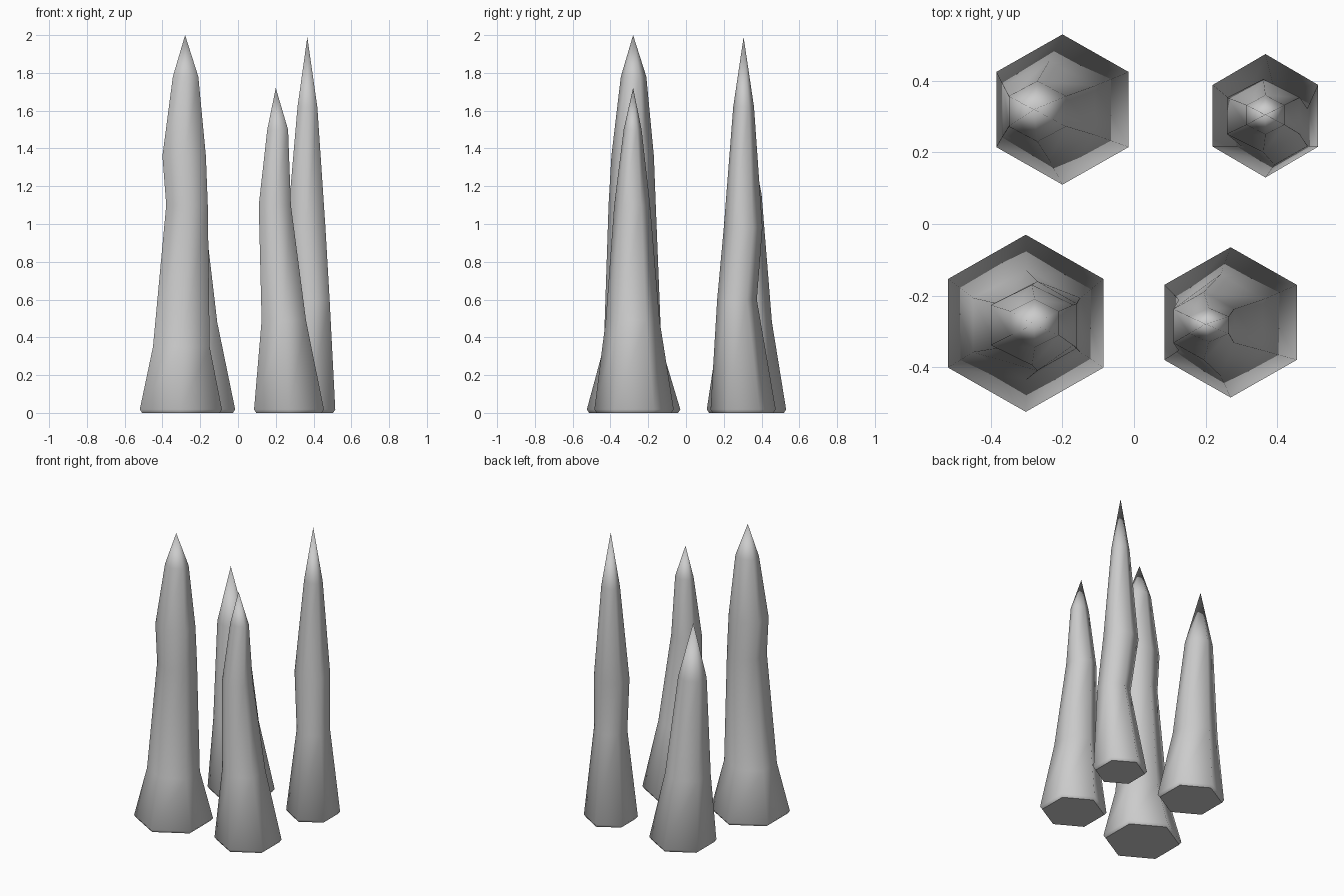
import bpy, bmesh, math

if "Cube" in bpy.data.objects:
    bpy.data.objects.remove(bpy.data.objects["Cube"])


def spike(name, rings, tip):
    """Hexagonal spike lofted through rings (z, x0, x1, y0, y1) up to a tip."""
    z, x0, x1, y0, y1 = rings[0]
    d = 0.012
    # rounded-off foot: inset underside below the first full ring
    rings = [(0.0, x0 + d, x1 - d, y0 + d, y1 - d), (0.018, x0, x1, y0, y1)] + rings[1:]
    bm = bmesh.new()
    loops = []
    for z, x0, x1, y0, y1 in rings:
        cx, cy = (x0 + x1) / 2, (y0 + y1) / 2
        rx, ry = (x1 - x0) / 2 / math.cos(math.pi / 6), (y1 - y0) / 2
        loops.append([bm.verts.new((cx + rx * math.cos(a), cy + ry * math.sin(a), z))
                      for a in (math.radians(30 + 60 * i) for i in range(6))])
    bm.faces.new(loops[0][::-1])
    for lo, hi in zip(loops, loops[1:]):
        for i in range(6):
            j = (i + 1) % 6
            bm.faces.new((lo[i], lo[j], hi[j], hi[i]))
    top = bm.verts.new(tip)
    for i in range(6):
        bm.faces.new((loops[-1][i], loops[-1][(i + 1) % 6], top))
    bmesh.ops.recalc_face_normals(bm, faces=bm.faces)
    for f in bm.faces:
        f.smooth = len(f.verts) < 6
    mesh = bpy.data.meshes.new(name)
    bm.to_mesh(mesh)
    bm.free()
    obj = bpy.data.objects.new(name, mesh)
    bpy.context.collection.objects.link(obj)


# tall spike with a flared foot
spike("front_left_spike", [
    (0, -0.52, -0.085, -0.525, -0.03),
    (0.35, -0.45, -0.15, -0.435, -0.13),
    (1.1, -0.38, -0.16, -0.41, -0.16),
    (1.36, -0.40, -0.17, -0.395, -0.17),
    (1.78, -0.345, -0.21, -0.345, -0.21)], (-0.28, -0.28, 2.0))

# shorter leaning spike
spike("front_right_spike", [
    (0, 0.085, 0.455, -0.485, -0.065),
    (0.49, 0.125, 0.36, -0.425, -0.14),
    (1.1, 0.11, 0.28, -0.38, -0.19),
    (1.5, 0.155, 0.265, -0.33, -0.235)], (0.2, -0.28, 1.72))

# shortest leaning spike
spike("back_left_spike", [
    (0, -0.385, -0.015, 0.11, 0.53),
    (0.48, -0.365, -0.11, 0.18, 0.455),
    (1.16, -0.35, -0.19, 0.23, 0.40)], (-0.28, 0.32, 1.54))

# slender spike with a dent low on its back left side
spike("back_right_spike", [
    (0, 0.22, 0.515, 0.13, 0.475),
    (0.6, 0.30, 0.485, 0.165, 0.375),
    (0.98, 0.26, 0.463, 0.20, 0.405),
    (1.62, 0.315, 0.42, 0.25, 0.36)], (0.367, 0.305, 1.99))
